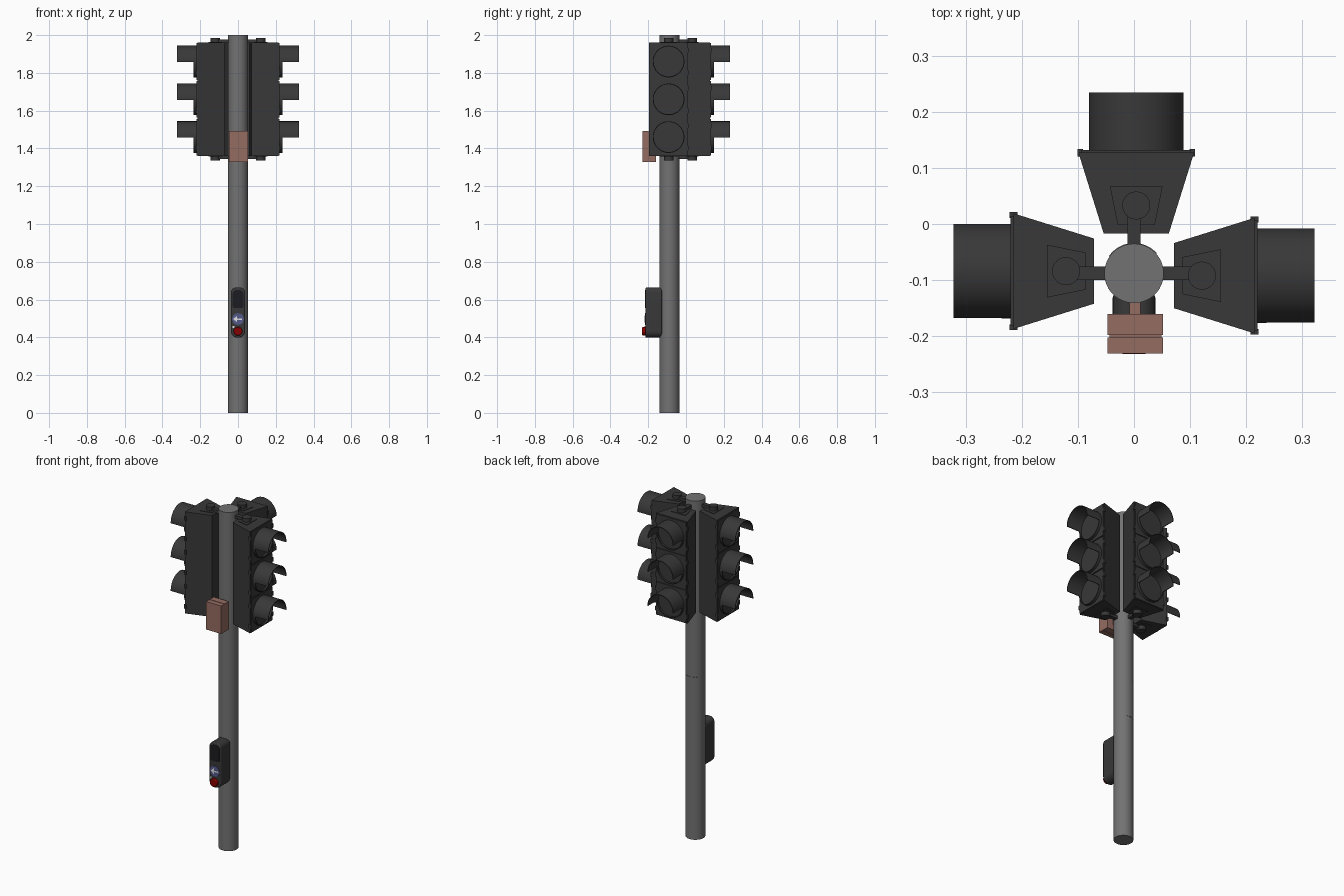
import bpy, bmesh
from math import sin, cos, pi, radians
from mathutils import Matrix

if "Cube" in bpy.data.objects:
    bpy.data.objects.remove(bpy.data.objects["Cube"])

POLE_Y = -0.088


def material(name, rgb):
    m = bpy.data.materials.new(name)
    m.diffuse_color = (*rgb, 1)
    m.use_nodes = True
    m.node_tree.nodes["Principled BSDF"].inputs["Base Color"].default_value = m.diffuse_color
    return m


DARK = material("dark_housing", (0.04, 0.04, 0.04))
BLACK = material("black_glass", (0.012, 0.012, 0.015))
STEEL = material("pole_grey", (0.17, 0.17, 0.17))
COPPER = material("copper", (0.30, 0.15, 0.12))
RED = material("red", (0.25, 0.0, 0.0))
BLUE = material("blue_disc", (0.09, 0.10, 0.25))
WHITE = material("white", (0.75, 0.75, 0.8))

I = Matrix.Identity(4)
FRONT = Matrix.Rotation(radians(90), 4, 'X')        # profile in x,z; extrudes to -y
OUT = Matrix(((0, 0, 1, 0), (1, 0, 0, 0), (0, 1, 0, 0), (0, 0, 0, 1)))  # extrudes to +x


def prism(name, pts, lo, hi, mat, m=I, bevel=0.0):
    """Extrude a closed 2D profile from lo to hi along its local z."""
    bm = bmesh.new()
    n = len(pts)
    a = [bm.verts.new((x, y, lo)) for x, y in pts]
    b = [bm.verts.new((x, y, hi)) for x, y in pts]
    bm.faces.new(a[::-1])
    bm.faces.new(b)
    for i in range(n):
        j = (i + 1) % n
        bm.faces.new((a[i], a[j], b[j], b[i]))
    bm.transform(m)
    bmesh.ops.recalc_face_normals(bm, faces=bm.faces)
    me = bpy.data.meshes.new(name)
    bm.to_mesh(me)
    bm.free()
    me.polygons.foreach_set("use_smooth", [True] * len(me.polygons))
    me.set_sharp_from_angle(angle=radians(30))
    me.materials.append(mat)
    ob = bpy.data.objects.new(name, me)
    bpy.context.collection.objects.link(ob)
    if bevel:
        mod = ob.modifiers.new("bevel", 'BEVEL')
        mod.width, mod.segments, mod.limit_method = bevel, 2, 'ANGLE'
    return ob


def arc(r, a0, a1, n, cx=0, cy=0):
    return [(cx + r * cos(radians(a0 + (a1 - a0) * i / n)),
             cy + r * sin(radians(a0 + (a1 - a0) * i / n))) for i in range(n + 1)]


def circle(r, cx=0, cy=0, n=32):
    return arc(r, 0, 360, n, cx, cy)[:-1]


def band(r0, r1, a0, a1, n, cx=0, cy=0):
    return arc(r1, a0, a1, n, cx, cy) + arc(r0, a1, a0, n, cx, cy)


def rect(x0, x1, y0, y1):
    return [(x0, y0), (x1, y0), (x1, y1), (x0, y1)]


def rounded(x0, x1, y0, y1, rb, rt):
    """Rectangle with bottom and top corner radii."""
    return (arc(rb, 180, 270, 8, x0 + rb, y0 + rb) + arc(rb, 270, 360, 8, x1 - rb, y0 + rb)
            + arc(rt, 0, 90, 8, x1 - rt, y1 - rt) + arc(rt, 90, 180, 8, x0 + rt, y1 - rt))


# pole and its curved access panel at the back
prism("pole", circle(0.053, 0, POLE_Y, 48), 0, 2, STEEL)
prism("access_panel", band(0.050, 0.0542, 42, 146, 20, 0, POLE_Y), 0.74, 0.96, STEEL)


def signal_head(side, angle):
    base = (Matrix.Translation((0, POLE_Y, 0)) @ Matrix.Rotation(radians(angle), 4, 'Z')
            @ Matrix.Translation((0, -0.004, 0)))
    # tapered housing
    prism(side + "_housing", [(0.071, -0.058), (0.215, -0.103), (0.215, 0.103), (0.071, 0.058)],
          1.36, 1.96, DARK, base)
    # mounting plate, bolt cap and arm at the top and the bottom
    for tag, z, s in (("top", 1.96, 1), ("bottom", 1.36, -1)):
        def slab(part, pts, h):
            prism(f"{side}_{tag}_{part}", pts, *sorted((z - s * 0.002, z + s * h)), DARK, base)
        slab("plate", [(0.086, -0.033), (0.155, -0.047), (0.155, 0.047), (0.086, 0.033)], 0.003)
        slab("bolt_cap", circle(0.025, 0.121, 0, 24), 0.025)
        slab("arm", rect(0.045, 0.121, -0.008, 0.016), 0.016)
    for k, z in enumerate((1.86, 1.66, 1.46)):
        m = base @ Matrix.Translation((0, 0, z)) @ OUT
        tag = f"{side}_{k + 1}_"
        # door, lens, lens rim and half-round visor
        prism(tag + "door", rect(-0.098, 0.098, -0.097, 0.097), 0.213, 0.220, DARK, m)
        prism(tag + "lens", circle(0.079, n=40), 0.218, 0.225, DARK, m)
        prism(tag + "rim", band(0.079, 0.084, 180, 360, 24), 0.218, 0.236, DARK, m)
        prism(tag + "visor", band(0.080, 0.084, -2, 182, 28), 0.218, 0.322, DARK, m)
        # door hinges
        for v in (-0.1, 0.1):
            for h in (-0.06, 0.06):
                prism(tag + "hinge", rect(v - 0.005, v + 0.005, h - 0.012, h + 0.012),
                      0.208, 0.222, DARK, m)


for side, angle in (("right", 0), ("back", 90), ("left", 180)):
    signal_head(side, angle)

# copper control box with a front cover and a bracket to the pole
prism("box_bracket", rect(-0.008, 0.012, 1.36, 1.46), 0.135, 0.162, COPPER, FRONT)
prism("box_body", rect(-0.047, 0.052, 1.327, 1.492), 0.160, 0.198, COPPER, FRONT)
prism("box_seam", rect(-0.044, 0.049, 1.330, 1.489), 0.197, 0.203, COPPER, FRONT)
prism("box_cover", rect(-0.047, 0.052, 1.327, 1.492), 0.202, 0.231, COPPER, FRONT)

# pedestrian push-button unit
prism("button_case", rounded(-0.038, 0.038, 0.398, 0.664, 0.036, 0.028), 0.125, 0.215, DARK, FRONT,
      bevel=0.006)
prism("button_window", rounded(-0.029, 0.029, 0.555, 0.65, 0.012, 0.022), 0.21, 0.217, BLACK, FRONT)
prism("arrow_disc", circle(0.031, 0, 0.497), 0.21, 0.218, BLUE, FRONT)
prism("direction_arrow", [(-0.025, 0.497), (-0.004, 0.515), (-0.004, 0.501), (0.022, 0.501),
                          (0.022, 0.493), (-0.004, 0.493), (-0.004, 0.479)], 0.216, 0.2195, WHITE, FRONT)
prism("indicator_lamp", circle(0.006, -0.024, 0.455, 12), 0.21, 0.219, WHITE, FRONT)
prism("push_button", circle(0.023, 0, 0.432), 0.21, 0.232, RED, FRONT, bevel=0.004)
